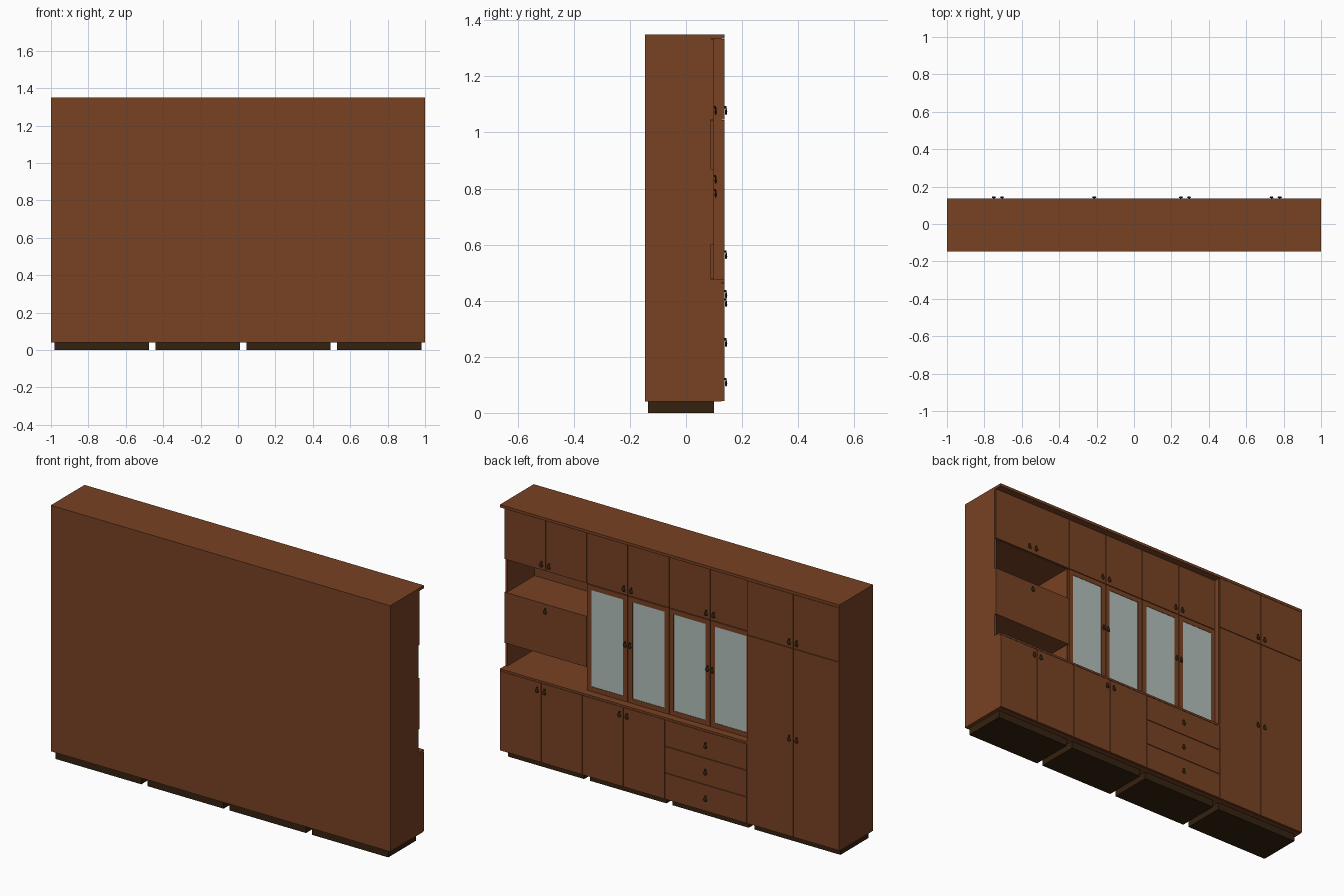
import bpy, bmesh, math
from mathutils import Matrix, Vector

if "Cube" in bpy.data.objects:
    bpy.data.objects.remove(bpy.data.objects["Cube"])


def mat(name, rgb):
    m = bpy.data.materials.new(name)
    m.diffuse_color = (*rgb, 1)
    m.use_nodes = True
    m.node_tree.nodes["Principled BSDF"].inputs["Base Color"].default_value = m.diffuse_color
    return m


WOOD = mat("brown wood", (0.188, 0.054, 0.017))
DARK = mat("dark brown", (0.036, 0.0155, 0.005))
GLASS = mat("pale glass", (0.456, 0.527, 0.497))


def finish(name, bm, material):
    me = bpy.data.meshes.new(name)
    bm.to_mesh(me)
    bm.free()
    me.materials.append(material)
    ob = bpy.data.objects.new(name, me)
    bpy.context.collection.objects.link(ob)
    return ob


def boxes(name, material, *ranges):
    """One object from boxes given as (x0, x1, y0, y1, z0, z1)."""
    bm = bmesh.new()
    for x0, x1, y0, y1, z0, z1 in ranges:
        m = Matrix.Translation(((x0 + x1) / 2, (y0 + y1) / 2, (z0 + z1) / 2))
        bmesh.ops.create_cube(bm, size=1, matrix=m @ Matrix.Diagonal((x1 - x0, y1 - y0, z1 - z0, 1)))
    return finish(name, bm, material)


def knob(x, y, z):
    """Short stem with a flattened teardrop hanging from it."""
    bm = bmesh.new()
    stem = Matrix.Translation((x, y + 0.003, z + 0.01)) @ Matrix.Rotation(math.pi / 2, 4, 'X')
    bmesh.ops.create_cone(bm, cap_ends=True, segments=8, radius1=0.004, radius2=0.004, depth=0.008, matrix=stem)
    rings = []
    for r, h in ((0.003, 0.014), (0.006, 0.005), (0.011, -0.006), (0.009, -0.013), (0.004, -0.017)):
        rings.append([bm.verts.new((x + r * math.cos(a * math.pi / 5),
                                    y + 0.006 + 0.4 * r * math.sin(a * math.pi / 5), z + h)) for a in range(10)])
    for top, low in zip(rings, rings[1:]):
        for i in range(10):
            j = (i + 1) % 10
            bm.faces.new((top[i], low[i], low[j], top[j]))
    bm.faces.new(rings[0])
    bm.faces.new(rings[-1][::-1])
    bmesh.ops.recalc_face_normals(bm, faces=bm.faces)
    finish("drop_pull", bm, DARK)


def doors(name, x0, x1, y, z0, z1, kz, t=0.01, g=0.0015):
    """Pair of plain doors with pulls beside the middle seam."""
    c = (x0 + x1) / 2
    for a, b, s in ((x0, c, -1), (c, x1, 1)):
        boxes(name, WOOD, (a + g, b - g, y - t, y, z0 + g, z1 - g))
        knob(c + s * 0.022, y, kz)


def glass_doors(x0, x1, y, z0, z1, kz, f=0.026, g=0.0015):
    c = (x0 + x1) / 2
    for a, b, s in ((x0 + g, c - g, -1), (c + g, x1 - g, 1)):
        boxes("glass_door_frame", WOOD,
              (a, a + f, y - 0.01, y, z0, z1), (b - f, b, y - 0.01, y, z0, z1),
              (a + f, b - f, y - 0.01, y, z0, z0 + f), (a + f, b - f, y - 0.01, y, z1 - f, z1))
        boxes("glass_pane", GLASS, (a + f, b - f, y - 0.007, y - 0.002, z0 + f, z1 - f))
        knob(c + s * 0.014, y, kz)


X = [-1, -0.455, 0.03, 0.515, 1]        # unit boundaries
BACK, DEEP, SHALLOW = -0.147, 0.137, 0.10
Z0, COUNTER, SPLIT, TOP = 0.04, 0.465, 1.045, 1.335
T = 0.012
IN = BACK + 0.01

# shared boards: back, top, counter and floor
boxes("back_panel", WOOD, (-1, 1, BACK, IN, Z0, TOP))
boxes("top_board", WOOD, (-1, 1, BACK, DEEP, TOP, 1.35))
boxes("counter", WOOD, (X[1], 1, IN, DEEP, COUNTER, 0.476))
boxes("floor_board", WOOD, (-1 + T, 1 - T, IN, DEEP - 0.011, Z0, Z0 + T))

# upright panels
boxes("wardrobe_side", WOOD, (-1, -1 + T, IN, DEEP - 0.01, Z0, TOP),
      (X[1] - T, X[1], IN, DEEP - 0.01, Z0, TOP))
for i, x in enumerate(X[2:]):
    a, b = (x - T, x) if x == 1 else (x - T / 2, x + T / 2)
    boxes("lower_upright", WOOD, (a, b, IN, DEEP - 0.01, Z0, COUNTER))
    boxes("upper_upright", WOOD, (a, b, IN, SHALLOW - 0.01, 0.476, TOP))

# plinths
for a, b in ((-0.98, -0.475), (-0.44, 0.01), (0.045, 0.495), (0.53, 0.98)):
    boxes("plinth", DARK, (a, b, -0.135, 0.10, 0, Z0))

# wardrobe doors
doors("wardrobe_door", X[0], X[1], DEEP, Z0, SPLIT, 0.565)
doors("wardrobe_top_door", X[0], X[1], DEEP, SPLIT, TOP, 1.08)

# top cupboards over the three shallow units
for a, b in zip(X[1:], X[2:]):
    boxes("top_cupboard_floor", WOOD, (a + T / 2, b - T / 2, IN, SHALLOW - 0.01, SPLIT, SPLIT + T))
    doors("top_cupboard_door", a, b, SHALLOW, SPLIT, TOP, 1.08)

# glazed middle section
for a, b in ((X[1], X[2]), (X[2], X[3])):
    glass_doors(a, b, SHALLOW, 0.478, SPLIT - 0.002, 0.785)

# drop-front box between two open niches
a, b = X[3] + T / 2, 1 - T
boxes("flap_box_boards", WOOD, (a, b, IN, SHALLOW - 0.01, 0.60, 0.60 + T),
      (a, b, IN, SHALLOW - 0.01, 0.87 - T, 0.87))
boxes("flap_door", WOOD, (X[3] + 0.0015, 1, SHALLOW - 0.01, SHALLOW, 0.60, 0.87))
knob((X[3] + 1) / 2, SHALLOW, 0.835)

# base cupboards and drawers
for a, b in ((X[2], X[3]), (X[3], X[4])):
    doors("base_door", a, b, DEEP, Z0, COUNTER, 0.425)
h = (COUNTER - Z0) / 3
for i in range(3):
    z = Z0 + i * h
    boxes("drawer_front", WOOD, (X[1] + 0.0015, X[2] - 0.0015, DEEP - 0.01, DEEP, z + 0.0015, z + h - 0.0015))
    knob((X[1] + X[2]) / 2, DEEP, z + h / 2)
